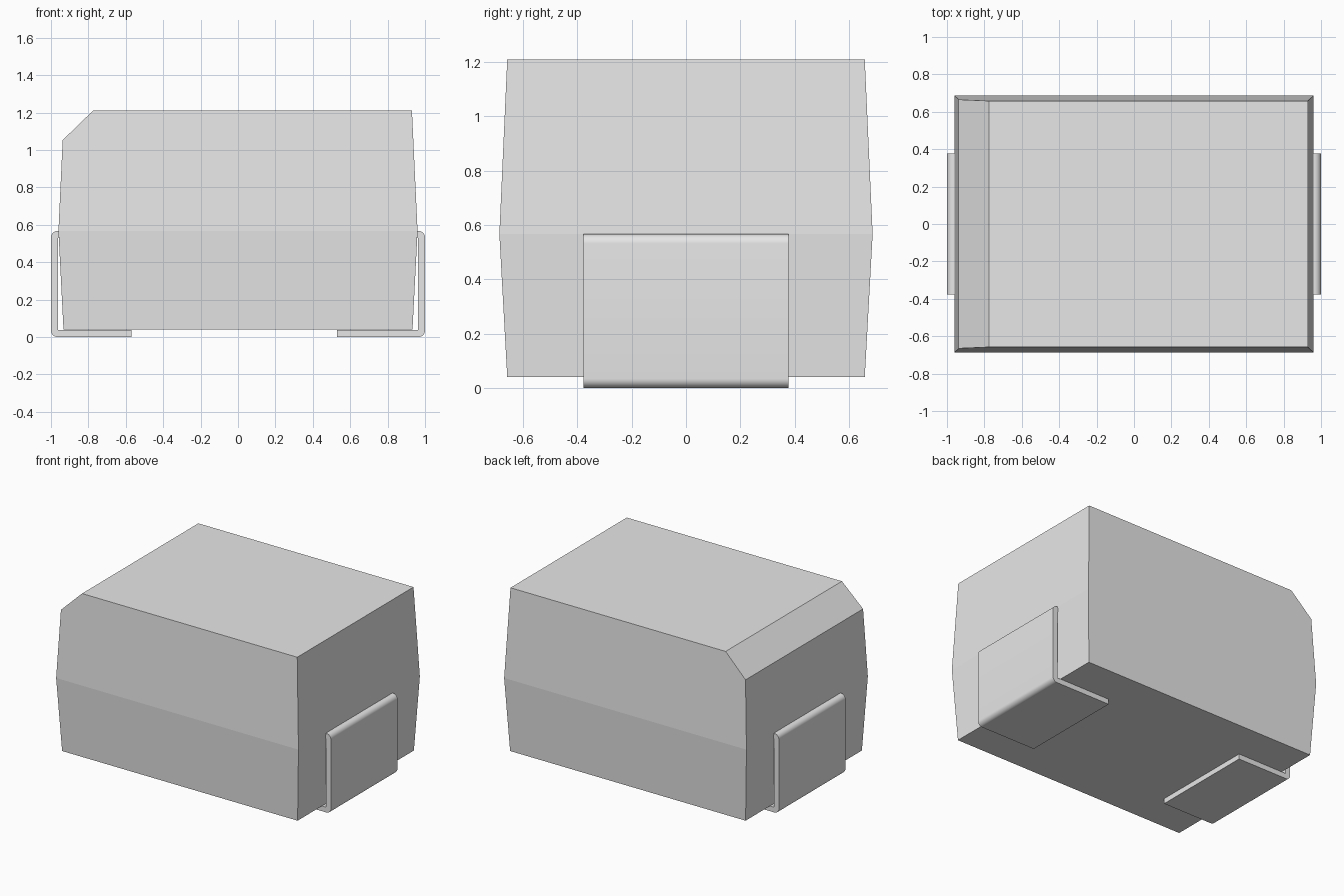
import bpy, bmesh, math
from mathutils import Vector

if "Cube" in bpy.data.objects:
    bpy.data.objects.remove(bpy.data.objects["Cube"], do_unlink=True)

grey = bpy.data.materials.new("light_grey")
grey.use_nodes = True
grey.diffuse_color = (0.8, 0.8, 0.8, 1)
grey.node_tree.nodes["Principled BSDF"].inputs["Base Color"].default_value = (0.8, 0.8, 0.8, 1)


def finish(name, bm):
    bmesh.ops.recalc_face_normals(bm, faces=bm.faces[:])
    mesh = bpy.data.meshes.new(name)
    bm.to_mesh(mesh)
    bm.free()
    mesh.materials.append(grey)
    obj = bpy.data.objects.new(name, mesh)
    bpy.context.collection.objects.link(obj)
    return obj


# Moulded body: three stacked rectangles, widest at the parting line
bm = bmesh.new()
rings = []
for half_x, half_y, z in ((0.933, 0.658, 0.04), (0.96, 0.687, 0.567), (0.93, 0.658, 1.21)):
    rings.append([bm.verts.new((sx * half_x, sy * half_y, z))
                  for sx, sy in ((-1, -1), (1, -1), (1, 1), (-1, 1))])
for low, high in zip(rings, rings[1:]):
    for i in range(4):
        j = (i + 1) % 4
        bm.faces.new((low[i], low[j], high[j], high[i]))
bm.faces.new(rings[0][::-1])
bm.faces.new(rings[-1])

# Polarity chamfer along one top edge
bmesh.ops.bisect_plane(bm, geom=bm.verts[:] + bm.edges[:] + bm.faces[:],
                       plane_co=Vector((-0.775, 0, 1.21)),
                       plane_no=Vector((-0.16, 0, 0.165)), clear_outer=True)
bmesh.ops.holes_fill(bm, edges=[e for e in bm.edges if e.is_boundary], sides=0)
finish("body", bm)


def arc(cx, cz, radius, start, end, steps=8):
    angles = [math.radians(start + (end - start) * i / steps) for i in range(steps + 1)]
    return [(cx + radius * math.cos(a), cz + radius * math.sin(a)) for a in angles]


# Bent strip terminals: hook into the body, drop down the side, fold under
def terminal(name, side, foot_end):
    thick, top, r, half_width = 0.037, 0.567, 0.035, 0.377
    inner = 1 - thick
    small = 0.006
    profile = [(0.9, top)]
    profile += arc(1 - r, top - r, r, 90, 0)
    profile += arc(1 - r, r, r, 0, -90)
    profile += [(foot_end, 0), (foot_end, thick)]
    profile += arc(inner - small, thick + small, small, -90, 0)
    profile += arc(inner - small, top - thick - small, small, 0, 90)
    profile += [(0.9, top - thick)]
    bm = bmesh.new()
    face = bm.faces.new([bm.verts.new((side * x, -half_width, z)) for x, z in profile])
    result = bmesh.ops.extrude_face_region(bm, geom=[face])
    moved = [v for v in result["geom"] if isinstance(v, bmesh.types.BMVert)]
    bmesh.ops.translate(bm, verts=moved, vec=(0, 2 * half_width, 0))
    obj = finish(name, bm)
    bpy.ops.object.select_all(action="DESELECT")
    obj.select_set(True)
    bpy.context.view_layer.objects.active = obj
    bpy.ops.object.shade_smooth_by_angle(angle=math.radians(30))


terminal("left_terminal", 1, 0.53)
terminal("right_terminal", -1, 0.57)
